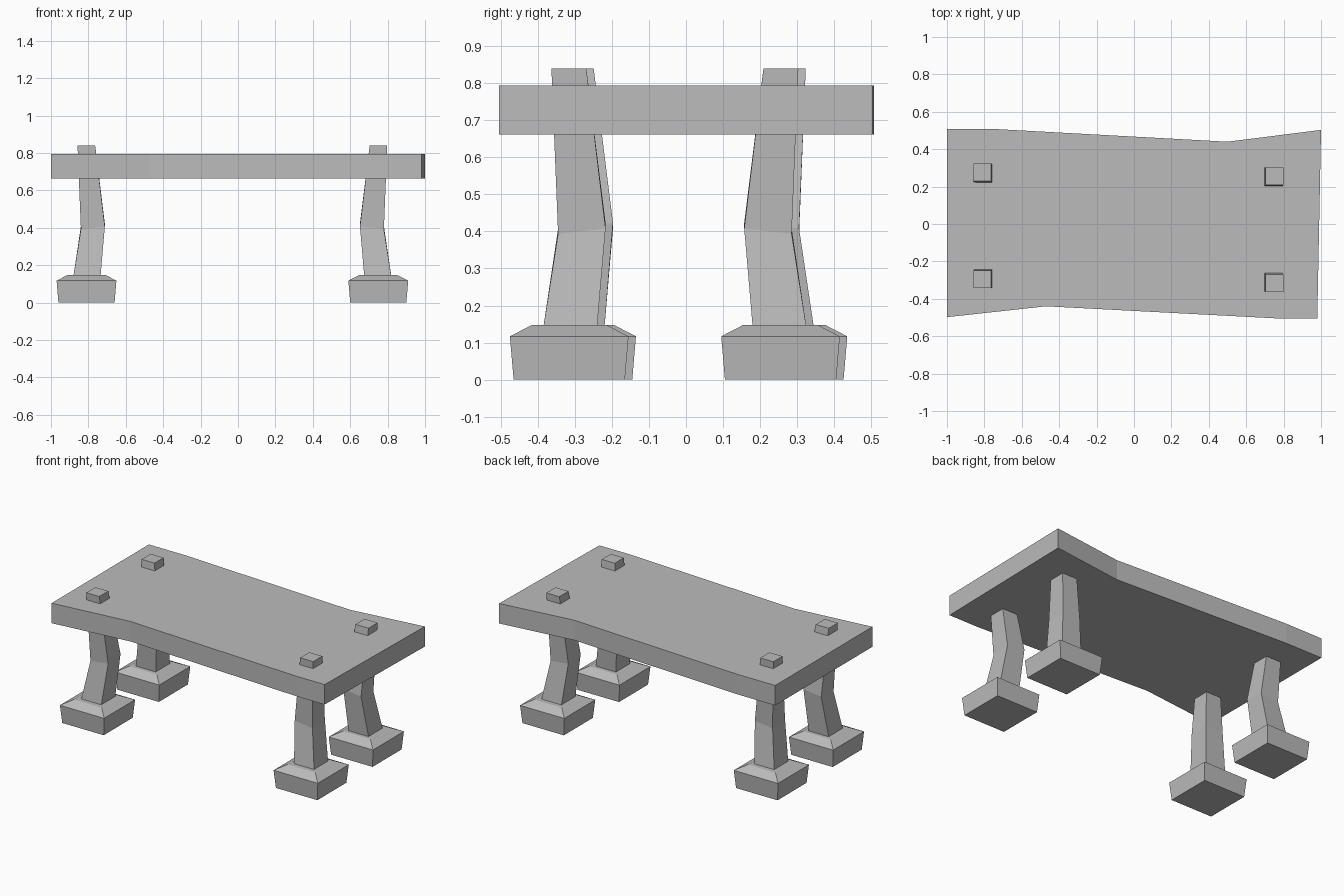
import bpy
import bmesh

cube = bpy.data.objects.get("Cube")
if cube:
    bpy.data.objects.remove(cube, do_unlink=True)

GREY = (0.5, 0.5, 0.5, 1.0)
stone = bpy.data.materials.new("plain_grey")
stone.use_nodes = True
stone.diffuse_color = GREY
stone.node_tree.nodes["Principled BSDF"].inputs["Base Color"].default_value = GREY


def loft(name, rings):
    """Join rings of points with quads and cap both ends."""
    bm = bmesh.new()
    loops = [[bm.verts.new(p) for p in ring] for ring in rings]
    for a, b in zip(loops, loops[1:]):
        for i in range(len(a)):
            j = (i + 1) % len(a)
            bm.faces.new((a[i], a[j], b[j], b[i]))
    bm.faces.new(loops[0])
    bm.faces.new(loops[-1])
    bmesh.ops.recalc_face_normals(bm, faces=bm.faces)
    mesh = bpy.data.meshes.new(name)
    bm.to_mesh(mesh)
    bm.free()
    mesh.materials.append(stone)
    obj = bpy.data.objects.new(name, mesh)
    bpy.context.collection.objects.link(obj)
    return obj


def square(cx, cy, sx, sy, inner, outer, z, tilt=0.0):
    """Square ring; inner and outer are offsets away from the table middle."""
    corners = ((inner, inner), (outer, inner), (outer, outer), (inner, outer))
    mid = (inner + outer) / 2
    half = (outer - inner) / 2
    return [(cx + sx * u, cy + sy * v, z - tilt * (u + v - 2 * mid) / (2 * half))
            for u, v in corners]


# Table top: a slab with a wavy front and back edge
outline = [(-1, -0.498), (-0.47, -0.44), (0.77, -0.505), (0.98, -0.505),
           (1, 0.503), (0.5, 0.44), (-0.73, 0.507), (-1, 0.507)]
loft("table_top", [[(x, y, z) for x, y in outline] for z in (0.662, 0.793)])

# Bent legs that poke through the top, each on a bevelled foot
for sx, side, x, shift in ((1, "left", 0.75, -0.03), (-1, "right", -0.81, -0.01)):
    for sy, end in ((-1, "front"), (1, "back")):
        y = sy * 0.285 + shift
        loft(f"{end}_{side}_foot", [
            square(x, y, sx, sy, -0.15, 0.15, 0),
            square(x, y, sx, sy, -0.16, 0.16, 0.117),
            square(x, y, sx, sy, -0.1, 0.1, 0.148)])
        loft(f"{end}_{side}_leg", [
            square(x, y, sx, sy, -0.075, 0.07, 0.14),
            square(x, y, sx, sy, -0.098, 0.03, 0.408, 0.015),
            square(x, y, sx, sy, -0.046, 0.048, 0.84)])
